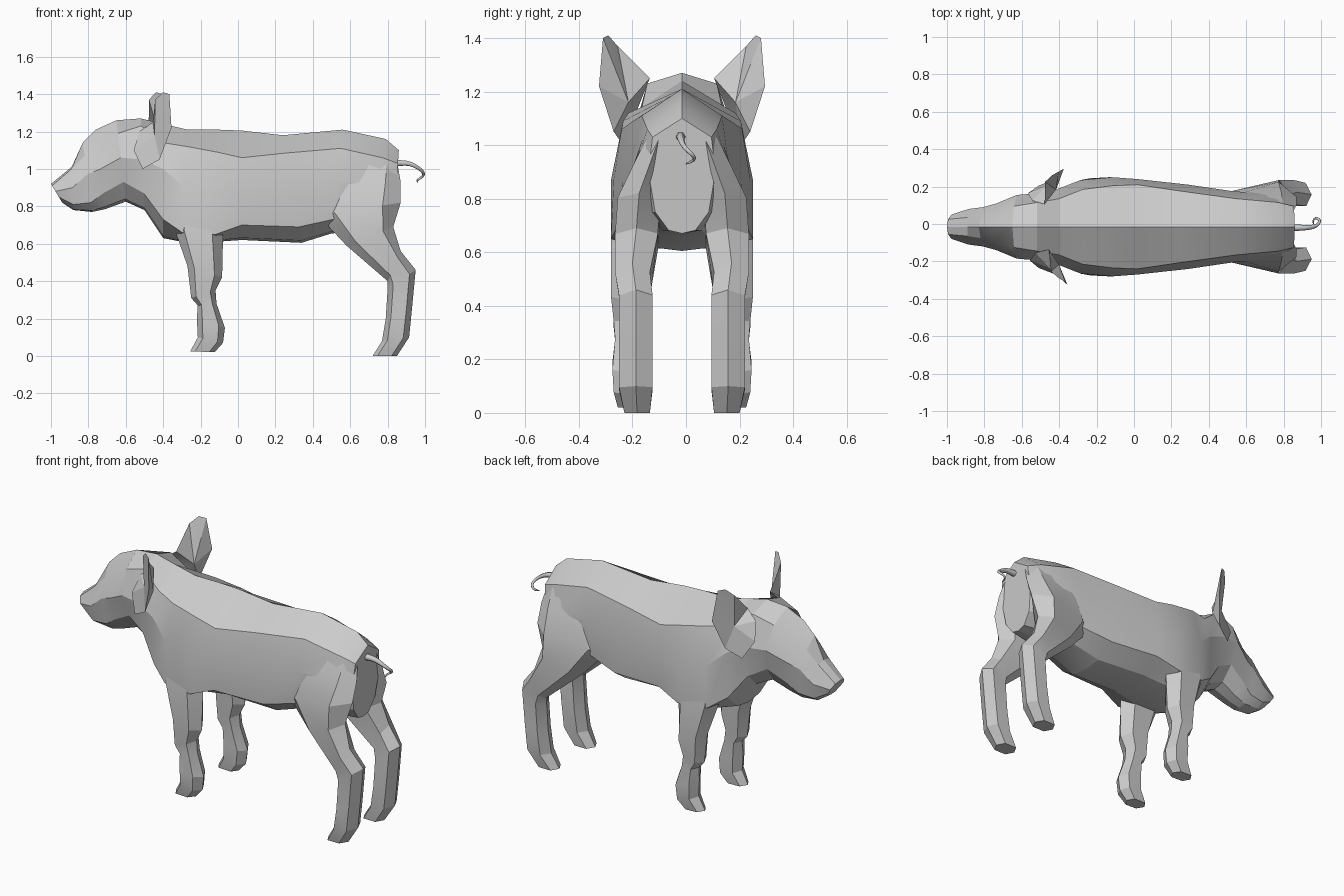
import bpy, bmesh, math

CY = -0.015  # symmetry plane of the animal


def finish(bm, name):
    bmesh.ops.recalc_face_normals(bm, faces=bm.faces[:])
    me = bpy.data.meshes.new(name)
    bm.to_mesh(me)
    bm.free()
    ob = bpy.data.objects.new(name, me)
    bpy.context.collection.objects.link(ob)
    bpy.ops.object.select_all(action='DESELECT')
    ob.select_set(True)
    bpy.context.view_layer.objects.active = ob
    bpy.ops.object.shade_smooth_by_angle(angle=math.radians(18))
    return ob


def loft(name, rings):
    bm = bmesh.new()
    vs = [[bm.verts.new((x, y + CY, z)) for x, y, z in r] for r in rings]
    n = len(vs[0])
    for a, b in zip(vs, vs[1:]):
        for i in range(n):
            j = (i + 1) % n
            bm.faces.new((a[i], a[j], b[j], b[i]))
    bm.faces.new(vs[0])
    bm.faces.new(vs[-1])
    return finish(bm, name)


# Body sections: x top, x bottom, z top, (width, z) of upper, middle, lower edge, z bottom
head = [
    (-1.0, -.94, .92, .04, .91, .065, .88, .055, .85, .82),
    (-.89, -.88, 1.01, .05, 1.0, .095, .90, .08, .81, .78),
    (-.83, -.78, 1.14, .06, 1.07, .105, .97, .09, .82, .77),
    (-.76, -.71, 1.21, .08, 1.09, .125, 1.0, .105, .87, .785),
    (-.65, -.60, 1.26, .11, 1.19, .17, 1.06, .13, .93, .825),
    (-.52, -.50, 1.27, .13, 1.23, .18, 1.05, .155, .87, .78),
    (-.40, -.40, 1.24, .15, 1.14, .205, 1.0, .20, .73, .63),
]
trunk = [
    (-.27, -.30, 1.21, .20, 1.12, .25, .90, .245, .66, .61),
    (-.11, -.12, 1.21, .22, 1.09, .265, .87, .265, .65, .61),
    (.02, .02, 1.205, .225, 1.06, .255, .87, .24, .70, .62),
    (.24, .34, 1.18, .19, 1.085, .225, .88, .215, .69, .605),
    (.56, .50, 1.21, .15, 1.11, .19, .93, .18, .73, .655),
    (.79, .70, 1.16, .13, 1.06, .175, .92, .15, .75, .67),
    (.86, .83, 1.10, .11, 1.03, .125, .90, .10, .75, .67),
]


def body_ring(s):
    xt, xb, zt, uw, uz, mw, mz, lw, lz, zb = s
    half = [(uw, uz), (mw, mz), (lw, lz), (lw * .5, zb + .15 * (lz - zb))]
    prof = [(0, zt)] + half + [(0, zb)] + [(-w, z) for w, z in reversed(half)]
    return [(xt + (xb - xt) * (zt - z) / (zt - zb), y, z) for y, z in prof]


loft("body", [body_ring(s) for s in head + trunk])

# Leg sections: front x, z, back x, z, inner y, outer y at front, outer y at back
hind = [
    (.60, 1.08, .85, 1.04, .04, .13, .12),
    (.50, .93, .87, .93, .06, .18, .18),
    (.43, .75, .87, .82, .08, .19, .24),
    (.58, .59, .83, .69, .09, .215, .25),
    (.80, .40, .87, .56, .12, .235, .25),
    (.80, .36, .95, .46, .11, .235, .235),
    (.79, .20, .93, .25, .11, .235, .235),
    (.77, .08, .915, .10, .11, .235, .235),
    (.72, 0, .85, 0, .12, .215, .215),
]
fore = [
    (-.30, .92, -.10, .90, .10, .22, .22),
    (-.34, .68, -.08, .64, .13, .25, .265),
    (-.27, .48, -.085, .42, .14, .26, .265),
    (-.25, .31, -.12, .35, .145, .255, .255),
    (-.215, .27, -.115, .28, .15, .25, .25),
    (-.22, .20, -.07, .15, .15, .26, .26),
    (-.215, .10, -.08, .07, .15, .255, .255),
    (-.255, .025, -.125, .02, .16, .24, .24),
]


def leg_ring(s, side):
    xf, zf, xb, zb, yi, yof, yob = s
    hexagon = [(0, (yi + yof) / 2), (.2, yof), (.78, yob), (1, (yi + yob) / 2),
               (.8, yi), (.2, yi)]
    return [(xf + (xb - xf) * t, y * side, zf + (zb - zf) * t) for t, y in hexagon]


# Cupped ear: rim with a hollow front and a bulging back
rim = [(-.53, .14, 1.20), (-.46, .12, 1.25), (-.45, .24, 1.37), (-.41, .275, 1.41),
       (-.375, .295, 1.40), (-.36, .31, 1.22), (-.42, .255, 1.05), (-.51, .22, 1.0),
       (-.56, .18, 1.10)]


def ear(name, side, lean):
    bm = bmesh.new()

    def vert(x, y, z):
        return bm.verts.new((x + lean * (z - 1.0), y * side + CY, z))
    ring = [vert(*p) for p in rim]
    hollow, back = vert(-.45, .225, 1.18), vert(-.405, .20, 1.16)
    for i, a in enumerate(ring):
        b = ring[(i + 1) % len(ring)]
        bm.faces.new((a, b, hollow))
        bm.faces.new((b, a, back))
    finish(bm, name)


for side, label, lean in ((-1, "near", .02), (1, "far", -.07)):
    loft("hind_leg_" + label, [leg_ring(s, side) for s in hind])
    loft("front_leg_" + label, [leg_ring(s, side) for s in fore])
    ear("ear_" + label, side, lean)

# Curly tail: tapered tube
path = [(.83, -.02, 1.03, 1.5), (.90, -.02, 1.035, 1.2), (.95, -.018, 1.015, .9),
        (.985, -.005, .99, .7), (.995, .02, .968, .6), (.975, .035, .95, .5),
        (.955, .02, .938, .4), (.96, 0, .93, .2)]
cu = bpy.data.curves.new("tail", 'CURVE')
cu.dimensions = '3D'
cu.bevel_depth = .013
cu.bevel_resolution = 1
cu.resolution_u = 3
cu.use_fill_caps = True
sp = cu.splines.new('NURBS')
sp.points.add(len(path) - 1)
for p, (x, y, z, r) in zip(sp.points, path):
    p.co = (x, y, z, 1)
    p.radius = r
sp.order_u = 3
sp.use_endpoint_u = True
bpy.context.collection.objects.link(bpy.data.objects.new("tail", cu))
